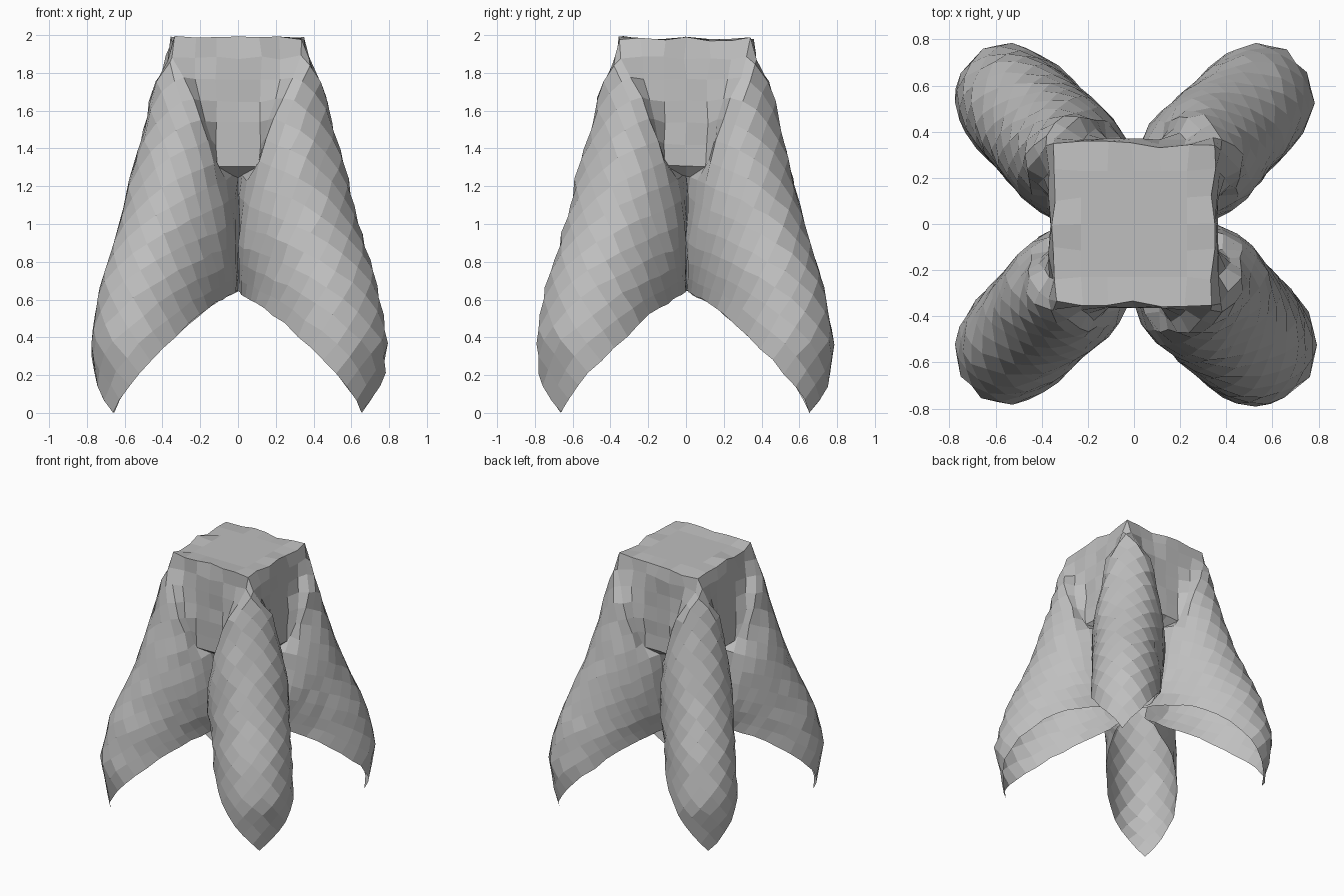
import bpy
import bmesh
import random
from math import hypot, sqrt
from mathutils import Vector

random.seed(4)
cube = bpy.data.objects.get("Cube")
if cube:
    bpy.data.objects.remove(cube, do_unlink=True)

HALF = 1.84      # half side of the flat cloth
BOX = 0.36       # half side of the square it hangs from
TOP = 1.98
ROOT = sqrt(2)

# Paths as (cloth distance, outward distance, height)
RIDGE = [(0.0, 0.0, 1.98), (0.51, 0.51, 1.98), (0.76, 0.56, 1.75), (1.01, 0.62, 1.5),
         (1.43, 0.75, 1.1), (1.87, 0.93, 0.7), (2.18, 1.01, 0.4), (2.6, 0.93, 0.0)]
VALLEY = [(0.0, 0.0, 1.98), (0.25, 0.35, 1.98), (0.75, 0.35, 1.3), (0.87, 0.2, 1.2),
          (1.3, 0.1, 0.65), (1.6, 0.1, 0.54), (2.0, 0.12, 0.41), (2.6, 0.3, -0.1)]


def follow(path, d):
    """Point on a path at a given cloth distance."""
    for (d0, r0, z0), (d1, r1, z1) in zip(path, path[1:]):
        if d <= d1:
            f = (d - d0) / (d1 - d0)
            return r0 + (r1 - r0) * f, z0 + (z1 - z0) * f
    return path[-1][1:]


def smooth(a, b, x):
    t = min(max((x - a) / (b - a), 0), 1)
    return t * t * (3 - 2 * t)


def walk(a, b, c, d, fraction, steps=24):
    """Point at a fraction of the length of a Bezier curve."""
    pts = []
    for i in range(steps + 1):
        t = i / steps
        s = 1 - t
        pts.append(a * s**3 + b * 3 * s * s * t + c * 3 * s * t * t + d * t**3)
    left = fraction * sum((q - p).length for p, q in zip(pts, pts[1:]))
    for p, q in zip(pts, pts[1:]):
        step = (q - p).length
        if left <= step:
            return p.lerp(q, left / max(step, 1e-6))
        left -= step
    return pts[-1]


def wrapped(u, v):
    """Cloth lying on the box and straight down its sides."""
    drop = hypot(max(u - BOX, 0), max(v - BOX, 0))
    return Vector((min(u, BOX), min(v, BOX), TOP - drop))


def folded(u, v, width):
    """Cloth in a rounded corner fold, worked out as (along, sideways, height)."""
    d, s = (u + v) / ROOT, (u - v) / ROOT
    r, z = follow(RIDGE, d)
    y, vz = follow(VALLEY, d)
    ridge = Vector((r, 0, z))
    # Beyond the side hem the fold curls in under itself
    curl = smooth(1.25, 1.8, d)
    valley = Vector((y / ROOT, y / ROOT - 0.12 * curl, vz))
    bulge = width * (0.55 + 0.45 * smooth(0.6, 1.3, d))
    puff = smooth(0.3, 0.8, d)
    straight_a, straight_b = ridge.lerp(valley, 0.33), ridge.lerp(valley, 0.67)
    round_a = ridge + Vector((0.02, bulge, -0.02))
    round_b = valley.lerp(ridge, 0.25)
    round_b.y = max(bulge, 0.26)
    p = walk(ridge, straight_a.lerp(round_a, puff), straight_b.lerp(round_b, puff),
             valley, min(abs(s) / max(min(d, 1.3), 1e-6), 1))
    side = min(p.y, max(p.x - 0.005, 0))
    side = side if s >= 0 else -side
    return Vector(((p.x + side) / ROOT, (p.x - side) / ROOT, p.z))


def drape(x, y):
    u, v = abs(x), abs(y)
    width = 0.38 if x > 0 and y < 0 else 0.34
    # A narrow panel in the middle of each side stays flat against the box
    panel = (1 - smooth(0.1, 0.3, min(u, v))) * (1 - smooth(1.02, 1.12, max(u, v)))
    fold = smooth(0.48, 0.75, (u + v) / ROOT) * (1 - panel)
    p = wrapped(u, v).lerp(folded(u, v, width), fold)
    p.x *= 1 if x >= 0 else -1
    p.y *= 1 if y >= 0 else -1
    return p


# Square cloth, draped over the box with four hanging corner folds
bm = bmesh.new()
bmesh.ops.create_grid(bm, x_segments=32, y_segments=32, size=HALF)
for vert in bm.verts:
    x, y = vert.co.x, vert.co.y
    p = drape(x, y)
    # Crumpled rim and slightly uneven folds
    rim = max(abs(x), abs(y))
    amount = 0.016 if 0.3 < rim < 0.5 else 0.006 if rim > 0.5 else 0
    p += Vector([random.uniform(-amount, amount) for _ in range(3)])
    p.z = min(max(p.z, 0), 2)
    vert.co = p
mesh = bpy.data.meshes.new("draped_cloth")
bm.to_mesh(mesh)
bm.free()
cloth = bpy.data.objects.new("draped_cloth", mesh)
bpy.context.collection.objects.link(cloth)

# Plain grey fabric
grey = bpy.data.materials.new("grey_fabric")
grey.use_nodes = True
colour = (0.52, 0.52, 0.52, 1)
grey.diffuse_color = colour
grey.node_tree.nodes["Principled BSDF"].inputs["Base Color"].default_value = colour
mesh.materials.append(grey)
